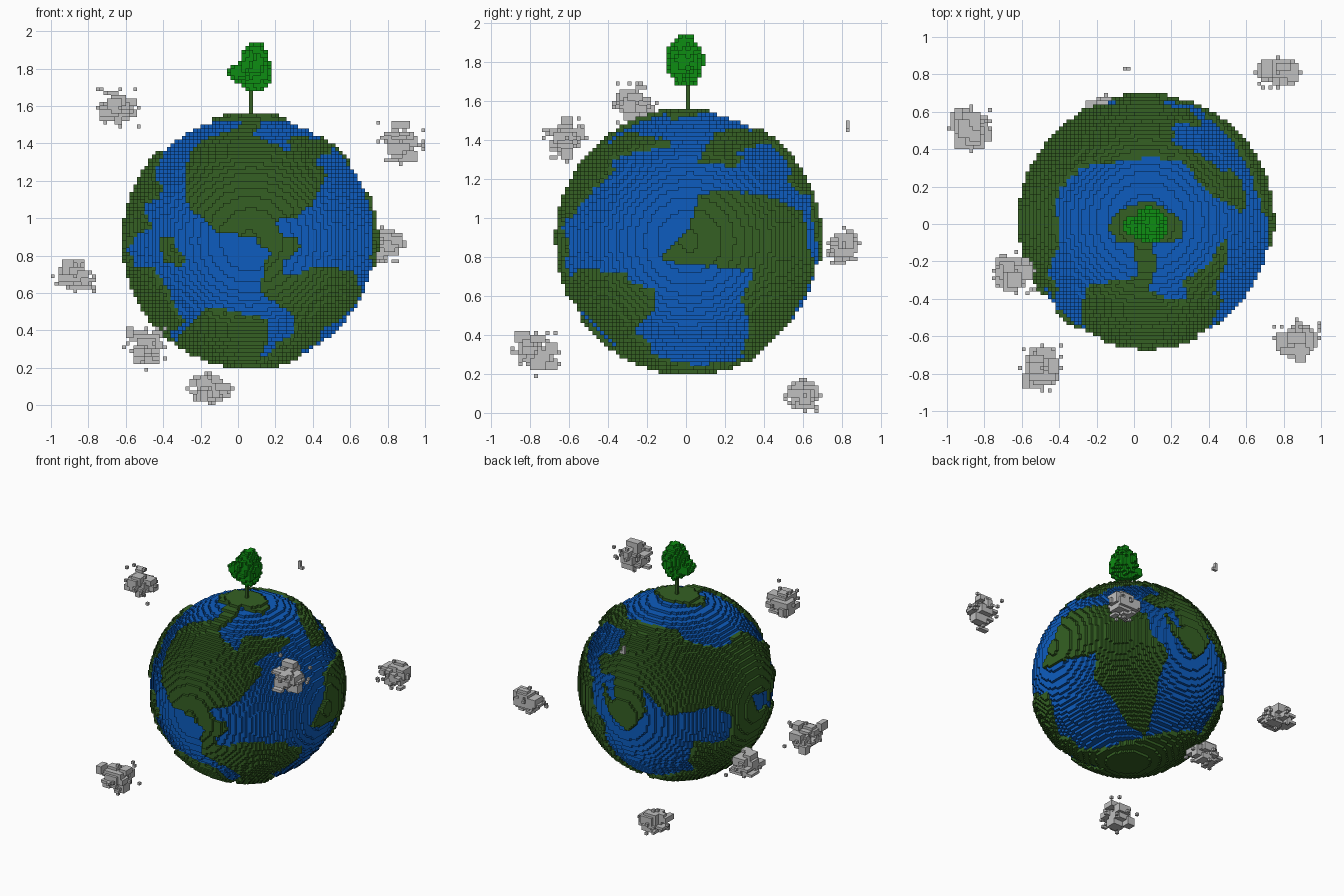
import bpy, bmesh, math, random
from mathutils import Vector

if "Cube" in bpy.data.objects:
    bpy.data.objects.remove(bpy.data.objects["Cube"])

random.seed(7)
S = 0.02                                   # edge length of one block
CENTRE = Vector((0.065, 0.015, 0.88))
R_SEA, R_LAND = 0.665, 0.687


def material(name, rgb):
    m = bpy.data.materials.new(name)
    m.use_nodes = True
    m.diffuse_color = (*rgb, 1)
    m.node_tree.nodes["Principled BSDF"].inputs["Base Color"].default_value = (*rgb, 1)
    return m


SEA = material("sea blue", (0.004, 0.108, 0.52))
LAND = material("land green", (0.035, 0.118, 0.017))
LEAF = material("leaf green", (0.004, 0.27, 0.006))
CLOUD = material("cloud grey", (0.53, 0.53, 0.53))

# The four corners of each block side, with its outward direction
SIDES = []
for axis in range(3):
    for sign in (0, 1):
        quad = []
        for a, b in ((0, 0), (1, 0), (1, 1), (0, 1)):
            c = [0, 0, 0]
            c[axis], c[(axis + 1) % 3], c[(axis + 2) % 3] = sign, a, b
            quad.append(tuple(c))
        step = [0, 0, 0]
        step[axis] = 2 * sign - 1
        SIDES.append((tuple(step), quad if sign else quad[::-1]))


def block_object(name, cells, mat, solid=None):
    """Mesh of the exposed sides of a set of grid cells."""
    solid = solid or cells
    bm = bmesh.new()
    verts = {}
    for (i, j, k) in sorted(cells):
        for (a, b, c), quad in SIDES:
            if (i + a, j + b, k + c) in solid:
                continue
            corners = []
            for (p, q, r) in quad:
                key = (i + p, j + q, k + r)
                if key not in verts:
                    verts[key] = bm.verts.new([n * S for n in key])
                corners.append(verts[key])
            bm.faces.new(corners)
    me = bpy.data.meshes.new(name)
    bm.to_mesh(me)
    bm.free()
    me.materials.append(mat)
    ob = bpy.data.objects.new(name, me)
    bpy.context.collection.objects.link(ob)
    return ob


# Coast outlines in percent of the radius, drawn on discs facing five directions.
# Each disc: azimuth, elevation, outlines (an outline inside another is a hole).
FRONT = (0, 0, [
    # northern and southern landmass joined by an isthmus
    [(-50, 70), (56, 72), (60, 52), (54, 40), (48, 28), (38, 20), (25, 18), (20, 15), (23, 5),
     (39, 1), (39, -7), (25, -17), (27, -27), (38, -27), (50, -21), (68, -21), (86, -31),
     (86, -39), (74, -56), (62, -69), (43, -82), (23, -94), (13, -97), (20, -85), (32, -78),
     (38, -66), (27, -53), (15, -46), (9, -39), (11, -19), (19, -8), (8, -7), (5, 2),
     (-13, 5), (-28, 7), (-36, 17), (-48, 24), (-52, 40)],
    # southern ice land, island, eastern coast, southern island
    [(-52, -70), (-32, -53), (-15, -58), (15, -64), (13, -82), (5, -95), (-10, -102),
     (-36, -96), (-60, -82)],
    [(-72, 1), (-62, 5), (-62, -6), (-52, -13), (-54, -21), (-68, -17)],
    [(-110, 44), (-75, 75), (-40, 99), (-52, 80), (-72, 52), (-72, 36), (-87, 28), (-80, 10),
     (-90, 5), (-110, 0)],
    [(-105, -20), (-79, -20), (-68, -38), (-63, -50), (-54, -64), (-54, -68), (-70, -76),
     (-95, -45)]])
RIGHT = (90, 0, [
    [(-20, -15), (-17, -6), (0, 11), (8, 35), (23, 39), (57, 35), (75, 28), (83, 2), (97, -6),
     (94, -25), (75, -53), (60, -74), (34, -95), (24, -89), (24, -78), (35, -63), (35, -44),
     (40, -20), (11, -19)],
    [(38, 84), (53, 88), (72, 73), (75, 62), (53, 75), (47, 66), (34, 58), (8, 62), (10, 68),
     (20, 74)],
    [(-100, -30), (-85, -25), (-49, -25), (-46, -32), (-26, -38), (-26, -51), (-45, -70),
     (-30, -78), (-26, -92), (-68, -78), (-87, -51)],
    [(-30, -97), (30, -97), (30, -110), (-30, -110)]])
TOP = (0, 90, [
    [(-31, -6), (-25, 6), (-13, 12), (2, 17), (17, 9), (30, -2), (28, -14), (14, -18),
     (-9, -18), (-23, -16)],
    [(-49, -54), (-37, -50), (-17, -48), (-7, -44), (-9, -18), (6, -18), (8, -38), (2, -54),
     (10, -61), (34, -64), (30, -50), (53, -32), (65, -10), (64, -32), (50, -61), (52, -81),
     (26, -98), (-29, -97), (-46, -81)],
    [(-84, -54), (-70, -18), (-70, 25), (-57, 41), (-29, 49), (2, 51), (30, 49), (42, 33),
     (53, 21), (69, 13), (72, 29), (54, 45), (36, 56), (22, 60), (18, 75), (28, 96),
     (-70, 80), (-110, 0)]])
BACK_LEFT = (215, 25, [
    [(-120, -120), (120, -120), (120, 120), (-120, 120)],       # great continent
    [(-85, 48), (-64, 54), (-57, 38), (-67, 28), (-85, 28)],    # inland sea
    [(-97, -8), (-82, -19), (-69, -47), (-48, -49), (-33, -31), (-38, -3), (-23, -19),
     (-9, -34), (13, -31), (36, -24), (58, -34), (55, -60), (39, -65), (19, -62), (13, -80),
     (24, -101), (-38, -97), (-78, -70), (-105, -20)],          # southern ocean
    [(-88, 12), (-65, 8), (-64, -18), (-74, -29), (-80, -10)],  # gulf
    [(75, -13), (94, -8), (94, -24), (83, -31)],
    [(-67, 79), (-38, 72), (-12, 64), (8, 43), (24, 38), (46, 35), (63, 43), (70, 64),
     (30, 110), (-40, 110)]])                                   # polar sea
BACK_RIGHT = (140, -28, [
    [(-91, 10), (-82, 44), (-65, 65), (-44, 73), (-29, 77), (18, 65), (23, 44), (38, 29),
     (41, 21), (30, -2), (28, -23), (18, -60), (0, -50), (-15, -23), (-35, -2), (-32, 22),
     (-44, 27), (-65, 21), (-80, 8)],
    [(33, 80), (79, 60), (90, 29), (79, 19), (59, 29), (48, 44), (38, 65)],
    [(-60, -74), (-29, -76), (-3, -69), (38, -59), (69, -56), (75, -75), (40, -105),
     (-20, -105)]])


def disc_axes(az, el):
    a, e = math.radians(az), math.radians(el)
    return (Vector((math.sin(a) * math.cos(e), -math.cos(a) * math.cos(e), math.sin(e))),
            Vector((math.cos(a), math.sin(a), 0)),
            Vector((-math.sin(a) * math.sin(e), math.cos(a) * math.sin(e), math.cos(e))))


DISCS = [(*disc_axes(az, el), outlines)
         for az, el, outlines in (FRONT, RIGHT, TOP, BACK_LEFT, BACK_RIGHT)]


def is_land(d):
    """Even-odd test against the outlines of the disc that faces direction d best."""
    _, right, up, outlines = max(DISCS, key=lambda disc: disc[0].dot(d))
    u, v = 100 * right.dot(d), 100 * up.dot(d)
    inside = False
    for pts in outlines:
        for (x1, y1), (x2, y2) in zip(pts, pts[1:] + pts[:1]):
            if (y1 > v) != (y2 > v) and u < x1 + (v - y1) * (x2 - x1) / (y2 - y1):
                inside = not inside
    return inside


# Globe: solid sea ball with land one block higher
sea, land = set(), set()
c = [round(n / S) for n in CENTRE]
for i in range(c[0] - 37, c[0] + 37):
    for j in range(c[1] - 37, c[1] + 37):
        for k in range(c[2] - 37, c[2] + 37):
            d = Vector(((i + .5) * S, (j + .5) * S, (k + .5) * S)) - CENTRE
            r = d.length
            if r > R_LAND:
                continue
            if r > R_SEA - 0.045 and is_land(d / r):
                land.add((i, j, k))
            elif r < R_SEA:
                sea.add((i, j, k))
block_object("ocean", sea, SEA, sea | land)
block_object("continents", land, LAND, sea | land)

# Tree: one-block trunk and a ragged crown with a side lobe
block_object("tree_trunk", {(3, 0, k) for k in range(77, 86)}, LAND)
LOBES = [((0.09, -0.005, 1.80), (0.085, 0.095, 0.125)),
         ((0.01, -0.01, 1.775), (0.065, 0.06, 0.055)),
         ((0.10, 0.0, 1.89), (0.045, 0.06, 0.05))]
crown = set()
for i in range(-5, 11):
    for j in range(-7, 8):
        for k in range(82, 98):
            p = ((i + .5) * S, (j + .5) * S, (k + .5) * S)
            near = min(sum(((a - b) / q) ** 2 for a, b, q in zip(p, o, rad)) for o, rad in LOBES)
            if near < random.uniform(0.75, 1.25):
                crown.add((i, j, k))
block_object("tree_crown", crown, LEAF)

# Clouds: clumps of random slabs with a few loose blocks (low corner, high corner)
CLOUDS = [((0.64, 0.72, 0.75), (0.90, 0.90, 0.96)),
          ((-1.00, 0.38, 0.60), (-0.76, 0.64, 0.78)),
          ((-0.76, -0.38, 1.48), (-0.52, -0.14, 1.70)),
          ((-0.62, -0.90, 0.18), (-0.38, -0.64, 0.42)),
          ((0.74, -0.74, 1.28), (1.00, -0.50, 1.52)),
          ((-0.28, 0.50, 0.00), (-0.02, 0.70, 0.18))]
for n, (lo, hi) in enumerate(CLOUDS, 1):
    lo, hi = [round(v / S) for v in lo], [round(v / S) for v in hi]
    cells = set()
    for _ in range(34):
        size = [random.randint(2, 5), random.randint(2, 5), random.randint(1, 3)]
        start = []
        for a, b, w in zip(lo, hi, size):
            start.append(round(random.triangular(a, b - w, (a + b - w) / 2)))
        cells |= {(start[0] + x, start[1] + y, start[2] + z) for x in range(size[0])
                  for y in range(size[1]) for z in range(size[2])}
    for _ in range(10):
        cells.add(tuple(random.randint(a, b - 1) for a, b in zip(lo, hi)))
    for axis in range(3):                  # one block at each end of the clump
        for edge in (lo[axis], hi[axis] - 1):
            cell = [(a + b) // 2 for a, b in zip(lo, hi)]
            cell[axis] = edge
            cells.add(tuple(cell))
    block_object(f"cloud_{n}", cells, CLOUD)
block_object("cloud_wisp", {(-3, 41, 72), (-3, 41, 73), (-3, 41, 74), (-2, 41, 72)}, CLOUD)
